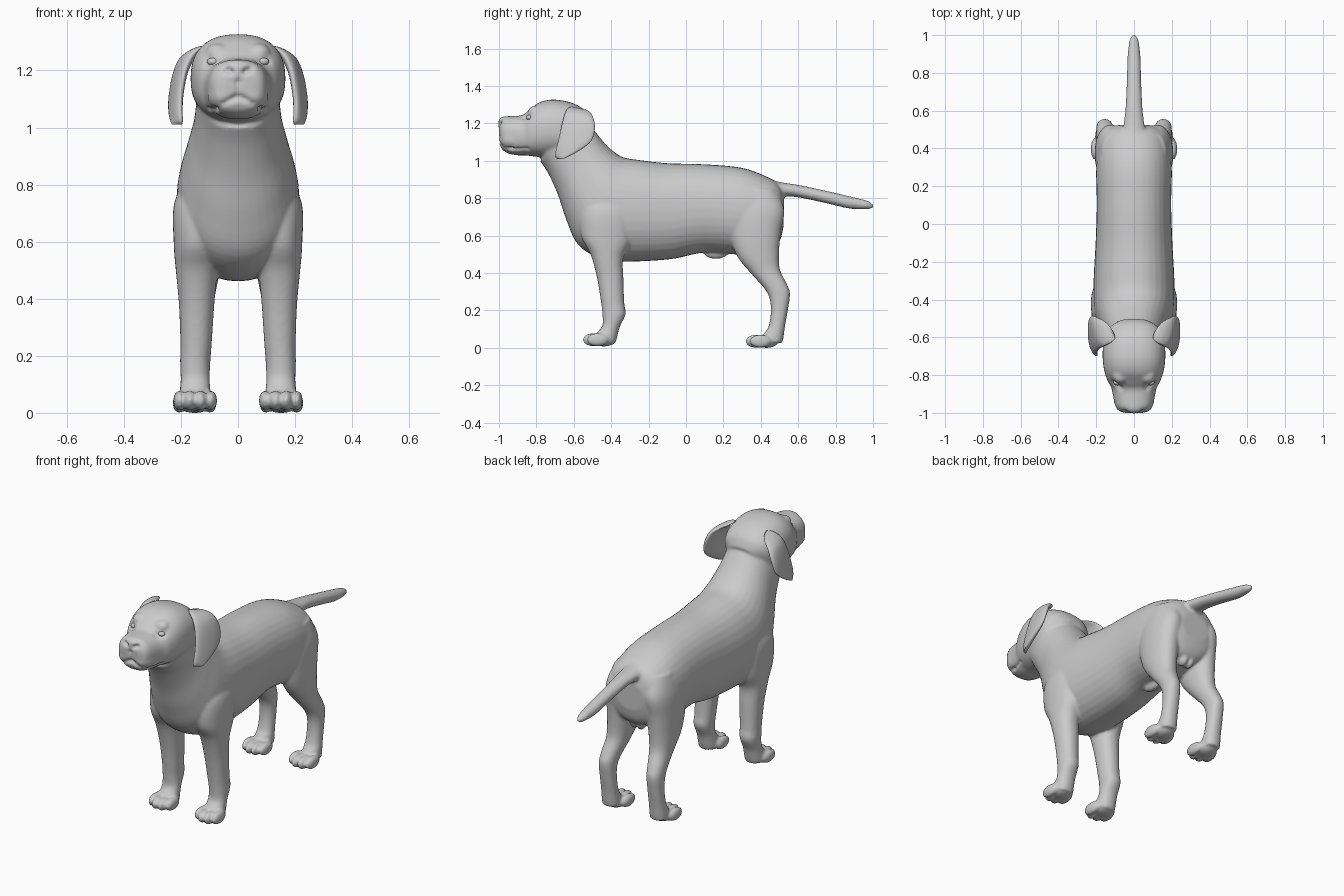
import bpy, bmesh, math
from mathutils import Vector, Matrix
from mathutils.geometry import intersect_point_line


def catmull(a, b, c, d, t):
    return [0.5 * (2 * q + (r - p) * t + (2 * p - 5 * q + 4 * r - s) * t * t + (3 * q - p - 3 * r + s) * t ** 3)
            for p, q, r, s in zip(a, b, c, d)]


def loft(bm, rings, side=1, skew=0.0, n=36, steps=5, power=2.2):
    """Rings are (centre x, y1, z1, y2, z2, half width): a profile chord and a width."""
    dense = []
    for i in range(len(rings) - 1):
        pts = [rings[max(i - 1, 0)], rings[i], rings[i + 1], rings[min(i + 2, len(rings) - 1)]]
        dense += [catmull(*pts, k / steps) for k in range(steps)]
    dense.append(rings[-1])
    loops = []
    for cx, y1, z1, y2, z2, w in dense:
        loop = []
        for k in range(n):
            a = 2 * math.pi * k / n
            c, s = [math.copysign(abs(v) ** (2 / power), v) for v in (math.cos(a), math.sin(a))]
            x = cx + w * s - skew * c
            loop.append(bm.verts.new((side * x, (y1 + y2) / 2 + c * (y1 - y2) / 2, (z1 + z2) / 2 + c * (z1 - z2) / 2)))
        loops.append(loop)
    for p, q in zip(loops, loops[1:]):
        for k in range(n):
            bm.faces.new((p[k], p[(k + 1) % n], q[(k + 1) % n], q[k]))
    bm.faces.new(loops[0][::-1])
    bm.faces.new(loops[-1])


def blob(bm, loc, size):
    m = Matrix.Translation(loc) @ Matrix.Diagonal((*size, 1))
    bmesh.ops.create_uvsphere(bm, u_segments=24, v_segments=16, radius=1, matrix=m)


def finish(bm, name):
    bmesh.ops.recalc_face_normals(bm, faces=bm.faces)
    for f in bm.faces:
        f.smooth = True
    me = bpy.data.meshes.new(name)
    bm.to_mesh(me)
    bm.free()
    ob = bpy.data.objects.new(name, me)
    bpy.context.collection.objects.link(ob)
    return ob


bm = bmesh.new()

# Torso and neck
loft(bm, [(0, .525, .80, .52, .64, .09), (0, .50, .87, .50, .57, .15), (0, .44, .912, .45, .53, .185),
          (0, .30, .963, .30, .50, .20), (0, .10, .982, .10, .51, .197), (0, -.10, .988, -.08, .475, .203),
          (0, -.25, 1.005, -.30, .462, .213), (0, -.33, 1.018, -.45, .475, .215),
          (0, -.38, 1.045, -.575, .55, .205), (0, -.43, 1.09, -.638, .68, .182),
          (0, -.48, 1.15, -.685, .82, .158), (0, -.53, 1.21, -.735, .93, .147), (0, -.58, 1.24, -.78, 1.0, .14)])

# Head and muzzle
loft(bm, [(0, -.50, 1.20, -.56, 1.08, .09), (0, -.53, 1.26, -.60, 1.04, .14), (0, -.60, 1.307, -.66, 1.02, .162),
          (0, -.70, 1.328, -.72, 1.02, .166), (0, -.78, 1.315, -.77, 1.02, .158), (0, -.84, 1.272, -.82, 1.025, .14),
          (0, -.875, 1.245, -.86, 1.03, .12), (0, -.93, 1.24, -.90, 1.03, .11), (0, -.97, 1.237, -.95, 1.04, .10),
          (0, -.992, 1.215, -.982, 1.06, .083), (0, -1.002, 1.19, -.996, 1.09, .05)], power=2.4)
blob(bm, (0, -.968, 1.202), (.06, .036, .037))

# Tail
loft(bm, [(0, .40, .915, .40, .81, .09), (0, .50, .888, .51, .812, .06), (0, .61, .87, .60, .805, .046),
          (0, .75, .84, .74, .776, .039), (0, .88, .81, .87, .746, .035), (0, .96, .79, .955, .742, .027),
          (0, .99, .776, .99, .745, .016), (0, 1.003, .765, 1.003, .752, .007)], power=2)

front_leg = [(.10, -.50, .86, -.30, .86, .06), (.135, -.56, .74, -.28, .74, .088), (.142, -.56, .60, -.29, .58, .083),
             (.145, -.51, .50, -.335, .48, .072), (.145, -.477, .38, -.335, .38, .062), (.147, -.455, .25, -.33, .24, .055),
             (.15, -.447, .18, -.323, .18, .053), (.15, -.447, .12, -.355, .11, .051),
             (.15, -.475, .08, -.37, .05, .055), (.15, -.475, .05, -.38, .02, .055)]
hind_leg = [(.10, .24, .85, .48, .85, .07), (.12, .22, .72, .525, .74, .083), (.13, .24, .58, .507, .62, .078),
            (.135, .28, .48, .497, .50, .069), (.14, .355, .39, .502, .42, .058), (.15, .425, .31, .535, .35, .05),
            (.155, .45, .25, .556, .295, .045), (.155, .453, .18, .546, .21, .044), (.155, .44, .11, .53, .12, .046),
            (.155, .42, .08, .522, .06, .05), (.155, .42, .04, .515, .025, .05)]
for s in (1, -1):
    # Legs
    loft(bm, front_leg, s)
    loft(bm, hind_leg, s)
    # Paws with four toes
    for cx, y, base in ((.15, -.495, .008), (.152, .375, 0)):
        blob(bm, (s * cx, y + .055, base + .036), (.06, .065, .036))
        for dx, dy in ((-.055, .022), (-.019, 0), (.019, 0), (.055, .022)):
            blob(bm, (s * (cx + dx), y + dy, base + .036), (.022, .058, .036))
    # Lips and brow
    blob(bm, (s * .05, -.925, 1.115), (.058, .074, .055))
    blob(bm, (s * .072, -.80, 1.262), (.042, .045, .034))
    blob(bm, (s * .02, .44, .54), (.026, .038, .04))
# Belly bump
blob(bm, (0, .16, .508), (.026, .065, .032))

body = finish(bm, "dog_body")

# Fuse all the overlapping parts into one soft skin
mod = body.modifiers.new("fuse", 'REMESH')
mod.mode = 'VOXEL'
mod.voxel_size = .008
mod.use_smooth_shade = True
mod = body.modifiers.new("soften", 'SMOOTH')
mod.factor = .5
mod.iterations = 6
skin = bpy.data.meshes.new_from_object(body.evaluated_get(bpy.context.evaluated_depsgraph_get()))
body.modifiers.clear()
body.data = skin


# Press the mouth, nostrils, eye sockets and claw gaps into the skin
def dent(bm, path, depth, radius):
    path = [Vector(p) for p in path]
    for v in bm.verts:
        p = Vector((abs(v.co.x), v.co.y, v.co.z))
        if (p - path[0]).length > .3:
            continue
        best = 9
        for a, b in zip(path, path[1:]):
            q, t = intersect_point_line(p, a, b)
            q = a.lerp(b, min(max(t, 0), 1))
            best = min(best, (p - q).length)
        if best < radius * 3:
            v.co -= v.normal * depth * math.exp(-(best / radius) ** 2)


bm = bmesh.new()
bm.from_mesh(skin)
bm.normal_update()
dent(bm, [(0, -1.0, 1.11), (.05, -.98, 1.088), (.09, -.92, 1.057), (.11, -.85, 1.06)], .016, .010)
dent(bm, [(0, -1.0, 1.11), (0, -1.0, 1.165)], .007, .008)
dent(bm, [(.026, -1.0, 1.198), (.042, -.99, 1.205)], .016, .010)
dent(bm, [(0, -.99, 1.16), (.05, -.985, 1.165), (.068, -.965, 1.2)], .006, .008)
dent(bm, [(.07, -.863, 1.228), (.105, -.845, 1.234)], .013, .015)
low = min(v.co.z for v in bm.verts)
for v in bm.verts:
    v.co.z -= low
bm.to_mesh(skin)
bm.free()

# Drooping ears
for s, label in ((1, "left"), (-1, "right")):
    bm = bmesh.new()
    loft(bm, [(.12, -.61, 1.29, -.54, 1.275, .012), (.145, -.63, 1.282, -.515, 1.262, .022),
              (.178, -.647, 1.255, -.497, 1.232, .025), (.203, -.662, 1.20, -.487, 1.175, .022),
              (.217, -.68, 1.12, -.507, 1.105, .02), (.219, -.695, 1.06, -.57, 1.055, .018),
              (.215, -.70, 1.025, -.63, 1.022, .014), (.213, -.69, 1.01, -.66, 1.01, .006)], s, skew=.016)
    finish(bm, "ear_" + label)
    # Eyes
    bm = bmesh.new()
    blob(bm, (s * .088, -.836, 1.231), (.021, .018, .014))
    finish(bm, "eye_" + label)
